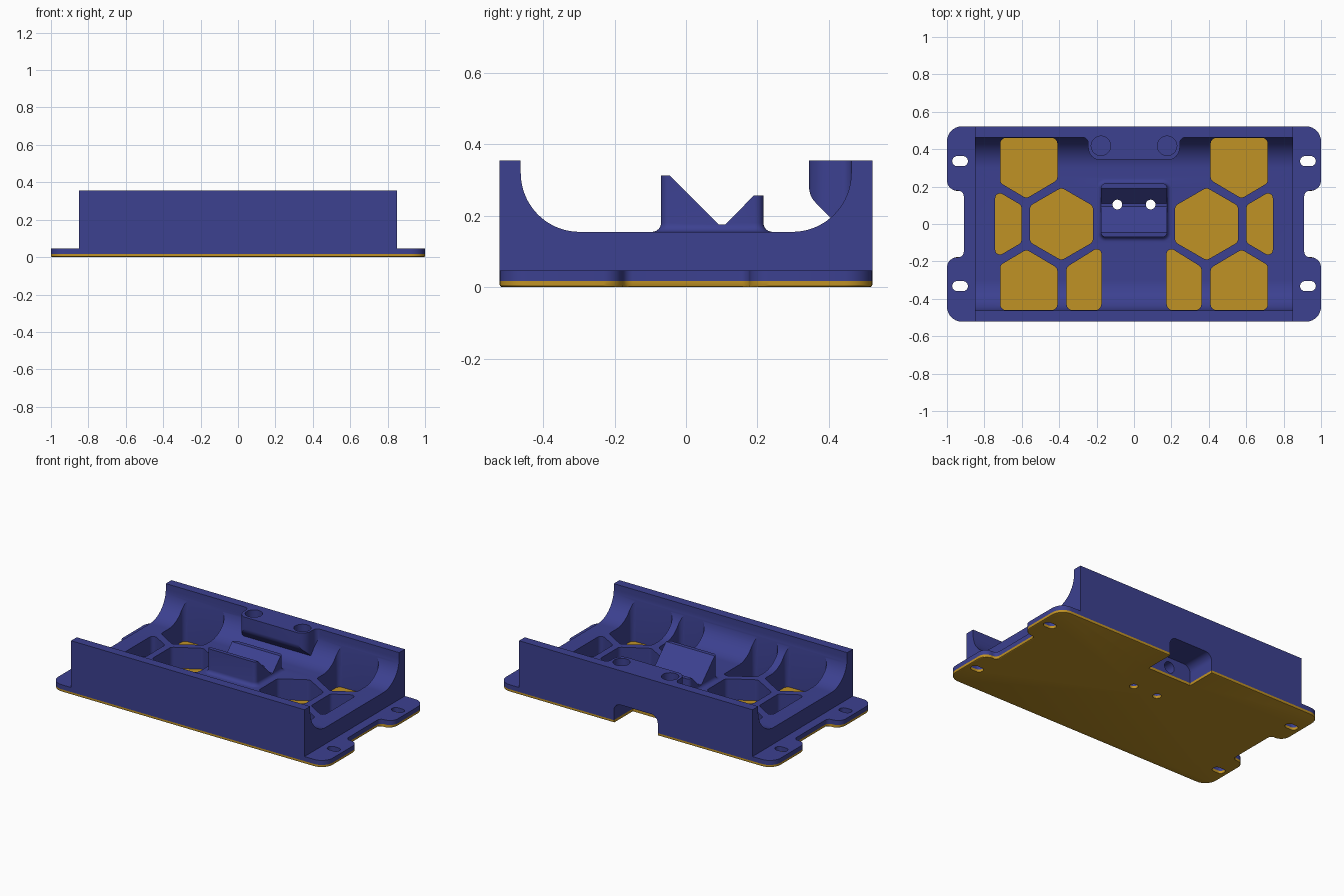
import bpy, bmesh, math
from mathutils import Vector

if "Cube" in bpy.data.objects:
    bpy.data.objects.remove(bpy.data.objects["Cube"])


def material(name, rgb):
    m = bpy.data.materials.new(name)
    m.diffuse_color = (*rgb, 1)
    m.use_nodes = True
    m.node_tree.nodes["Principled BSDF"].inputs["Base Color"].default_value = m.diffuse_color
    return m


BLUE = material("deep_blue", (0.045, 0.052, 0.28))
GOLD = material("gold", (0.53, 0.29, 0.018))


def rounded(pts, radii, seg=8):
    """2D outline with each corner replaced by an arc."""
    if not isinstance(radii, (list, tuple)):
        radii = [radii] * len(pts)
    out = []
    for i, r in enumerate(radii):
        p, a, b = (Vector(pts[j % len(pts)]) for j in (i, i - 1, i + 1))
        if r == 0:
            out.append(tuple(p))
            continue
        u, v = (a - p).normalized(), (b - p).normalized()
        half = u.angle(v) / 2
        t = r / math.tan(half)
        c = p + (u + v).normalized() * (r / math.sin(half))
        s, e = p + u * t - c, p + v * t - c
        sweep = s.angle_signed(e)
        for k in range(seg + 1):
            f = -sweep * k / seg
            out.append((c.x + s.x * math.cos(f) - s.y * math.sin(f),
                        c.y + s.x * math.sin(f) + s.y * math.cos(f)))
    return out


def loft(name, rings, mat=BLUE):
    """Closed solid through rings with equal point counts."""
    bm = bmesh.new()
    vs = [[bm.verts.new(p) for p in ring] for ring in rings]
    n = len(vs[0])
    for lo, hi in zip(vs, vs[1:]):
        for i in range(n):
            bm.faces.new((lo[i], lo[(i + 1) % n], hi[(i + 1) % n], hi[i]))
    bm.faces.new(vs[0][::-1])
    bm.faces.new(vs[-1])
    bmesh.ops.recalc_face_normals(bm, faces=bm.faces)
    me = bpy.data.meshes.new(name)
    bm.to_mesh(me)
    bm.free()
    me.materials.append(mat)
    ob = bpy.data.objects.new(name, me)
    bpy.context.collection.objects.link(ob)
    return ob


def slab(name, pts, z0, z1, mat=BLUE):
    return loft(name, [[(x, y, z) for x, y in pts] for z in (z0, z1)], mat)


def along_x(name, pts, x0, x1):
    return loft(name, [[(x, y, z) for y, z in pts] for x in (x0, x1)])


def along_y(name, pts, y0, y1):
    return loft(name, [[(x, y, z) for x, z in pts] for y in (y0, y1)])


def circle(x, y, r, n=32):
    return [(x + r * math.cos(2 * math.pi * i / n), y + r * math.sin(2 * math.pi * i / n))
            for i in range(n)]


def rect(x0, x1, y0, y1):
    return [(x0, y0), (x1, y0), (x1, y1), (x0, y1)]


def boolean(target, tool, op="DIFFERENCE"):
    mod = target.modifiers.new("bool", "BOOLEAN")
    mod.operation, mod.object, mod.solver = op, tool, "EXACT"
    bpy.context.view_layer.objects.active = target
    bpy.ops.object.modifier_apply(modifier=mod.name)
    bpy.data.objects.remove(tool)


H, BASE, FLOOR, TOP = 0.522, 0.017, 0.155, 0.355

# Flange outline with four ears and a waist on each end
side = [(1, -H), (1, -0.178), (0.91, -0.178), (0.91, 0.178), (1, 0.178), (1, H)]
outline = rounded(side + [(-x, -y) for x, y in side], [0.08, 0.055, 0.03, 0.03, 0.055, 0.08] * 2)


def inset(pts, d):
    return [(x * (1 - d), y * (1 - d / H)) for x, y in pts]


# Gold bottom sheet with a softened lower edge
sheet = loft("bottom_sheet", [[(x, y, z) for x, y in inset(outline, d)]
                              for z, d in ((0, 0.006), (0.002, 0.002), (0.006, 0), (BASE, 0))], GOLD)

# Blue tray: flange plus body block with a rounded channel
tray = slab("tray", outline, BASE, 0.047)
boolean(tray, slab("block", rect(-0.85, 0.85, -H, H), BASE, TOP), "UNION")
channel = rounded([(-0.463, 0.5), (-0.463, FLOOR), (0.463, FLOOR), (0.463, 0.5)],
                  [0, 0.165, 0.165, 0], 20)
boolean(tray, along_x("channel_cutter", channel, -0.9, 0.9))

# Screw boss on the back wall, with sloped underside
boss = along_x("boss", rounded([(0.345, TOP), (0.345, 0.255), (0.45, 0.15), (0.5, 0.15), (0.5, TOP)],
                               [0, 0.06, 0, 0, 0]), -0.3, 0.3)
plan = rounded([(-0.3, 0.463), (-0.245, 0.463), (-0.245, 0.34), (0.245, 0.34), (0.245, 0.463),
                (0.3, 0.463), (0.3, 0.51), (-0.3, 0.51)], [0, 0.03, 0.07, 0.07, 0.03, 0, 0, 0])
boolean(boss, slab("boss_plan", plan, 0.1, 0.5), "INTERSECT")
boolean(tray, boss, "UNION")

# Honeycomb pockets through the floor
hexagon = [(-0.388 + 0.194 * math.sin(k * math.pi / 3), 0.194 * math.cos(k * math.pi / 3))
           for k in range(6)]
corner = [(-0.715, -0.46), (-0.41, -0.46), (-0.41, -0.235), (-0.575, -0.137), (-0.715, -0.22)]
inner = [(-0.36, -0.46), (-0.175, -0.46), (-0.175, -0.137), (-0.21, -0.137), (-0.36, -0.23)]
outer = [(-0.602, -0.1), (-0.602, 0.1), (-0.742, 0.182), (-0.742, -0.182)]
pockets = [(hexagon, 0.03), (corner, 0.03), ([(x, -y) for x, y in corner], 0.03),
           (inner, [0.03, 0.03, 0.02, 0.01, 0.03]), (outer, 0.025)]
for pts, r in pockets:
    for s in (1, -1):
        boolean(tray, slab("pocket_cutter", [(s * x, y) for x, y in rounded(pts, r, 6)], 0.01, 0.5))

# Central cradle with a filleted foot and a V groove
rings = []
foot = [(0.025, 0.145)] + [(0.025 * (1 - math.sin(a)), FLOOR + 0.025 * (1 - math.cos(a)))
                           for a in [k * math.pi / 12 for k in range(7)]] + [(0, 0.313)]
for o, z in foot:
    ring = rounded(rect(-0.177 - o, 0.177 + o, -0.07 - o, 0.217 + o), 0.025 + o, 6)
    rings.append([(x, y, z) for x, y in ring])
cradle = loft("cradle", rings)
groove = [(-0.045, 0.45), (-0.045, 0.313), (0.093, 0.175), (0.11, 0.175), (0.19, 0.257),
          (0.3, 0.257), (0.3, 0.45)]
boolean(cradle, along_x("groove_cutter", groove, -0.25, 0.25))
boolean(tray, cradle, "UNION")

# Blind holes in the boss
for s in (1, -1):
    boolean(tray, slab("boss_hole_cutter", circle(s * 0.177, 0.418, 0.052), 0.27, 0.5))

# Cable opening under the back wall and its passage
opening = rounded([(-0.16, -0.1), (0.16, -0.1), (0.16, 0.13), (-0.16, 0.13)], [0, 0, 0.05, 0.05])
passage = circle(0, 0.065, 0.037)
boolean(tray, along_y("passage_cutter", passage, 0.2, 0.4))
for part in (tray, sheet):
    boolean(part, along_y("opening_cutter", opening, 0.325, 0.6))
    # Mounting slots in the ears and pin holes in the groove
    for s in (1, -1):
        for y in (0.336, -0.332):
            slot = rounded(rect(s * 0.93 - 0.042, s * 0.93 + 0.042, y - 0.027, y + 0.027), 0.0268)
            boolean(part, slab("slot_cutter", slot, -0.1, 0.1))
        boolean(part, slab("pin_cutter", circle(s * 0.089, 0.104, 0.026), -0.1, 0.5))

# Smooth curved walls while keeping edges crisp
for part in (tray, sheet):
    bpy.ops.object.select_all(action="DESELECT")
    part.select_set(True)
    bpy.context.view_layer.objects.active = part
    bpy.ops.object.shade_smooth_by_angle(angle=math.radians(25))
